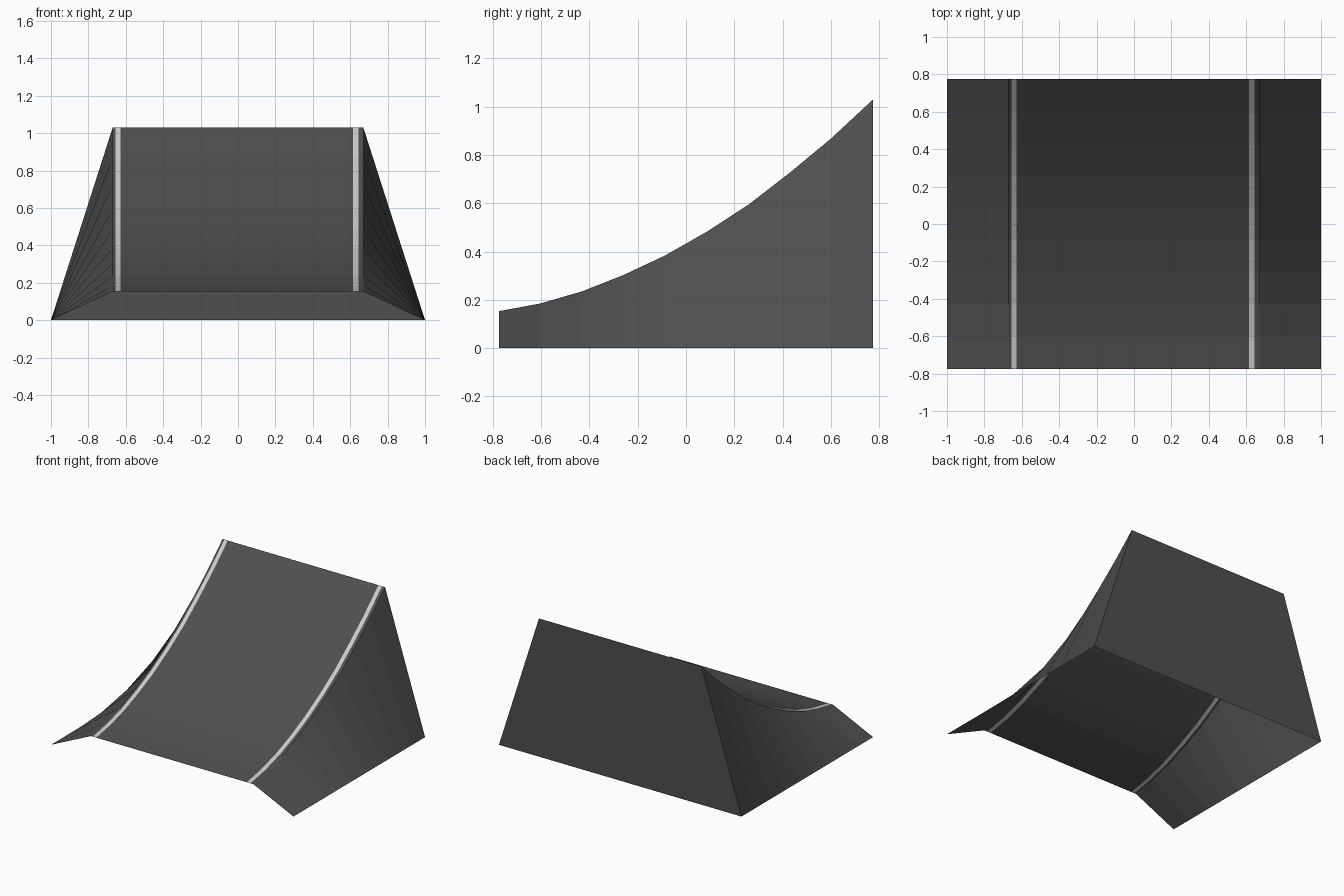
import bpy

if "Cube" in bpy.data.objects:
    bpy.data.objects.remove(bpy.data.objects["Cube"])

# Curved ramp profile: even steps along y, rising heights
Z = [0.153, 0.185, 0.235, 0.303, 0.384, 0.482, 0.594, 0.727, 0.87, 1.03]
D = 0.775
Y = [-D + 2 * D * i / (len(Z) - 1) for i in range(len(Z))]
TOP, BASE = 0.67, 1.0


def material(name, v):
    m = bpy.data.materials.new(name)
    m.diffuse_color = (v, v * 0.97, v * 0.97, 1)
    m.use_nodes = True
    m.node_tree.nodes["Principled BSDF"].inputs["Base Color"].default_value = m.diffuse_color
    return m


dark = material("dark_surface", 0.08)
light = material("light_stripe", 0.62)


def sheet(name, rows, mat):
    """Flat-faced sheet of quads lofted between consecutive rows of points."""
    n = len(rows[0])
    verts = [p for r in rows for p in r]
    faces = [(r * n + i, (r + 1) * n + i, (r + 1) * n + i + 1, r * n + i + 1)
             for r in range(len(rows) - 1) for i in range(n - 1)]
    me = bpy.data.meshes.new(name)
    me.from_pydata(verts, [], faces)
    me.materials.append(mat)
    ob = bpy.data.objects.new(name, me)
    bpy.context.collection.objects.link(ob)
    return ob


def curve(x):
    return [(x, y, z) for y, z in zip(Y, Z)]


def ground(x):
    return [(x, y, 0) for y in Y]


# Riding surface, split into panels with two inlaid stripes
cuts = [-TOP, -0.655, -0.627, 0.615, 0.645, TOP]
names = ["deck_left_edge", "left_stripe", "deck", "right_stripe", "deck_right_edge"]
for name, a, b in zip(names, cuts, cuts[1:]):
    sheet(name, [curve(a), curve(b)], light if "stripe" in name else dark)

# Sloping sides, flaring out to the ground
sheet("left_side", [ground(-BASE), curve(-TOP)], dark)
sheet("right_side", [curve(TOP), ground(BASE)], dark)

# Upright back panel; front and underside stay open
sheet("back_panel", [[(-TOP, D, Z[-1]), (-BASE, D, 0)],
                     [(TOP, D, Z[-1]), (BASE, D, 0)]], dark)
